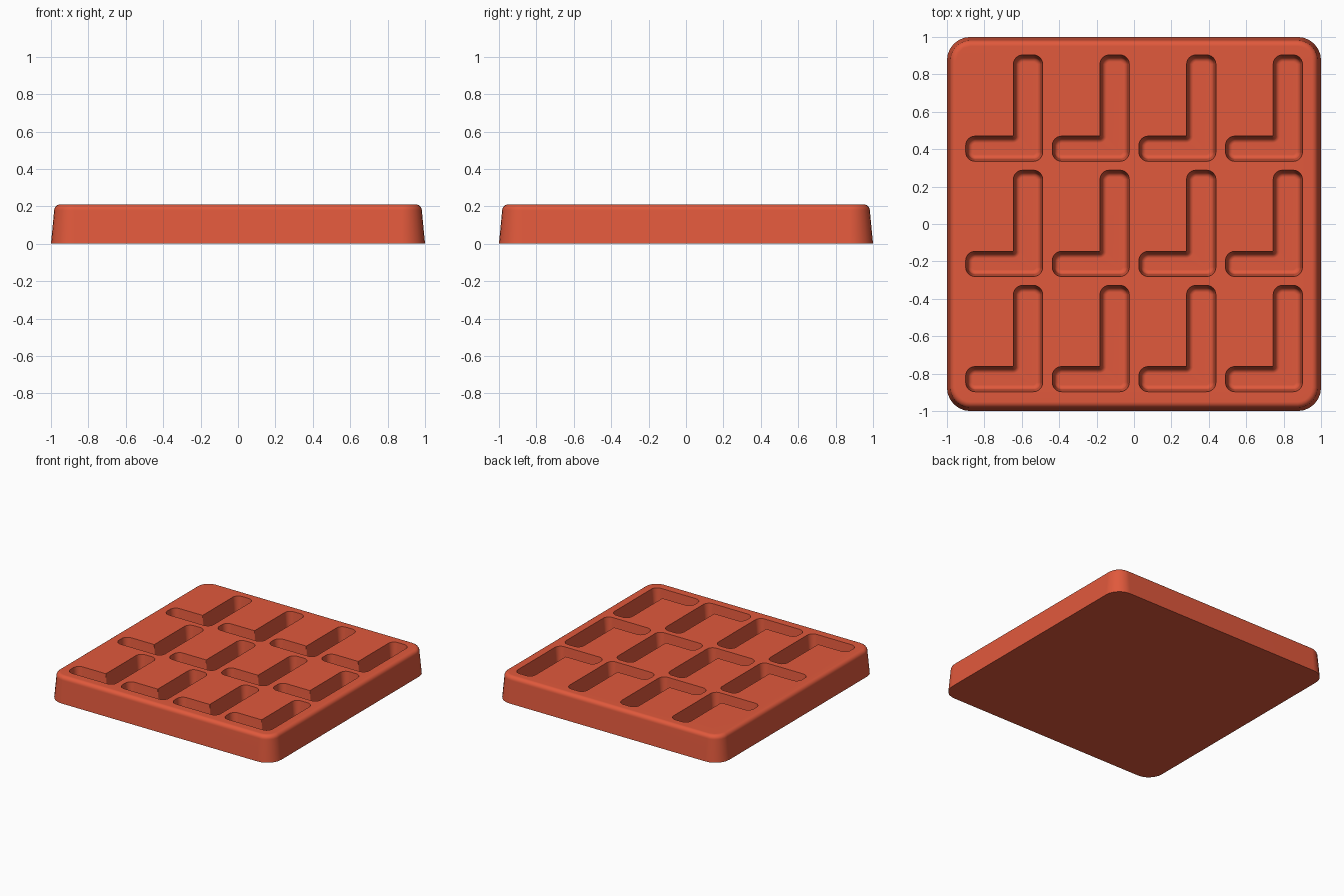
import bpy, bmesh
from math import sin, cos, pi
from mathutils import Vector

cube = bpy.data.objects.get("Cube")
if cube:
    bpy.data.objects.remove(cube, do_unlink=True)

HEIGHT, DEPTH = 0.21, 0.15
STEPS = 6


def outline(corners, inset, radius, inner_radius=0.004):
    """Rounded anticlockwise outline, moved inward by inset."""
    points = []
    for i, corner in enumerate(corners):
        p = Vector(corner)
        before = (p - Vector(corners[i - 1])).normalized()
        after = (Vector(corners[(i + 1) % len(corners)]) - p).normalized()
        convex = before.x * after.y - before.y * after.x > 0
        r = radius if convex else inner_radius
        centre = p - before * r + after * r
        r = r - inset if convex else r + inset
        for k in range(STEPS + 1):
            a = pi / 2 * k / STEPS
            points.append(centre - after * r * cos(a) + before * r * sin(a))
    return points


def loft(bm, corners, radius, profile, offset=(0, 0)):
    """Skin rings of (inset, height); return the first and last ring."""
    rings = []
    for inset, z in profile:
        rings.append([bm.verts.new((p.x + offset[0], p.y + offset[1], z))
                      for p in outline(corners, inset, radius)])
    for low, high in zip(rings, rings[1:]):
        n = len(low)
        for i in range(n):
            j = (i + 1) % n
            bm.faces.new((low[i], low[j], high[j], high[i]))
    return rings[0], rings[-1]


def fillet(inset, z, size, rise):
    """Quarter round from a wall at inset onto a flat face at z."""
    return [(inset + size * (1 - cos(a)), z - rise * size * (1 - sin(a)))
            for a in (pi / 2 * k / STEPS for k in range(STEPS + 1))]


def ring_edges(bm, ring):
    return [bm.edges.get((ring[i - 1], ring[i])) for i in range(len(ring))]


bm = bmesh.new()

# Tapered tray body with a rounded top edge
square = [(-1, -1), (1, -1), (1, 1), (-1, 1)]
bottom, rim = loft(bm, square, 0.125,
                   [(0, 0)] + fillet(0.017, HEIGHT, 0.032, 1))
bm.faces.new(bottom[::-1])
top_edges = ring_edges(bm, rim)

# Twelve tapered L-shaped pockets with rounded floors
ell = [(-0.9, -0.897), (-0.488, -0.897), (-0.488, -0.328),
       (-0.645, -0.328), (-0.645, -0.762), (-0.9, -0.762)]
pocket = [(0, HEIGHT)] + fillet(0.012, HEIGHT - DEPTH, 0.025, -1)
for column in range(4):
    for row in range(3):
        mouth, floor = loft(bm, ell, 0.05, pocket,
                            (column * 0.463, row * 0.616))
        bm.faces.new(floor)
        top_edges += ring_edges(bm, mouth)

# Flat top surface around the pocket mouths
bmesh.ops.triangle_fill(bm, use_beauty=True, use_dissolve=False,
                        edges=top_edges, normal=(0, 0, 1))
bmesh.ops.recalc_face_normals(bm, faces=bm.faces)

mesh = bpy.data.meshes.new("mould_tray")
bm.to_mesh(mesh)
bm.free()
tray = bpy.data.objects.new("mould_tray", mesh)
bpy.context.collection.objects.link(tray)

# Terracotta red finish
colour = (0.75, 0.1, 0.045, 1)
red = bpy.data.materials.new("terracotta_red")
red.use_nodes = True
red.diffuse_color = colour
red.node_tree.nodes["Principled BSDF"].inputs["Base Color"].default_value = colour
mesh.materials.append(red)

# Smooth fillets with clean flat faces
bpy.ops.object.select_all(action="DESELECT")
tray.select_set(True)
bpy.context.view_layer.objects.active = tray
bpy.ops.object.shade_smooth_by_angle(angle=0.6)
weighted = tray.modifiers.new("flat_face_normals", "WEIGHTED_NORMAL")
weighted.keep_sharp = True
